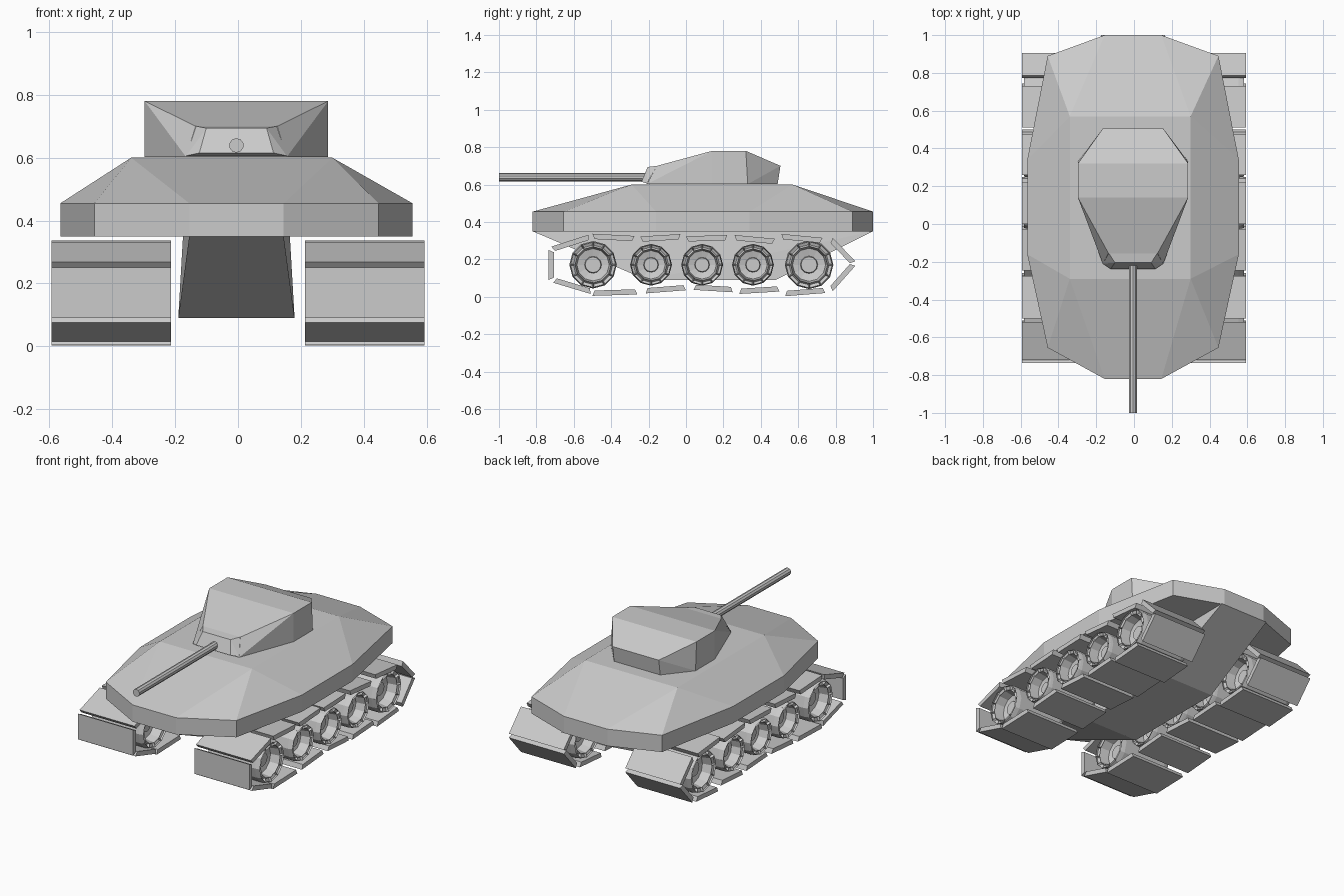
import bpy, bmesh, math
from mathutils import Vector

old = bpy.data.objects.get("Cube")
if old:
    bpy.data.objects.remove(old, do_unlink=True)

grey = bpy.data.materials.new("plain grey")
grey.use_nodes = True
grey.diffuse_color = (0.6, 0.6, 0.6, 1)
grey.node_tree.nodes["Principled BSDF"].inputs["Base Color"].default_value = (0.6, 0.6, 0.6, 1)

MID = -0.005      # centre line of body and turret
TRACK_X = 0.403   # centre line of each track
TRACK_HALF = 0.19


def finish(name, bm):
    bmesh.ops.recalc_face_normals(bm, faces=bm.faces)
    mesh = bpy.data.meshes.new(name)
    bm.to_mesh(mesh)
    bm.free()
    mesh.materials.append(grey)
    obj = bpy.data.objects.new(name, mesh)
    bpy.context.collection.objects.link(obj)
    return obj


def solid(name, points):
    """Convex faceted solid around the points."""
    bm = bmesh.new()
    for p in points:
        bm.verts.new(p)
    bmesh.ops.convex_hull(bm, input=bm.verts)
    loose = [v for v in bm.verts if not v.link_faces]
    bmesh.ops.delete(bm, geom=loose, context='VERTS')
    bmesh.ops.dissolve_limit(bm, angle_limit=0.01, verts=bm.verts, edges=bm.edges)
    return finish(name, bm)


def both(points, centre=MID):
    """Points on both sides of the centre line."""
    return [(centre + s * x, y, z) for x, y, z in points for s in (1, -1)]


# Upper body: belt with vertical sides, sloping to a smaller deck
outline = [(0.15, -0.82), (0.452, -0.655), (0.56, -0.16),
           (0.56, 0.34), (0.452, 0.89), (0.15, 1.0)]
deck = [(0.1, -0.29), (0.32, -0.29), (0.32, 0.57), (0.1, 0.57)]
solid("upper_body",
      both([(x, y, z) for z in (0.35, 0.455) for x, y in outline])
      + both([(x, y, 0.6) for x, y in deck], -0.02))

# Lower body between the tracks
solid("lower_body", both([
    (0.15, -0.82, 0.35), (0.155, -0.67, 0.29), (0.185, -0.21, 0.09),
    (0.185, 0.48, 0.09), (0.17, 1.0, 0.35)]))

# Turret with a sloping front and rear
base = [(0.16, -0.21), (0.292, 0.14), (0.292, 0.33), (0.16, 0.49)]
solid("turret", both([(x, y, 0.602) for x, y in base] + [
    (0.13, -0.155, 0.7), (0.292, 0.14, 0.78),
    (0.292, 0.32, 0.78), (0.16, 0.505, 0.7)]))

# Gun mount: tapered block on the turret front
solid("gun_mount", both([
    (0.128, -0.155, 0.7), (0.16, -0.21, 0.606),
    (0.096, -0.205, 0.694), (0.118, -0.238, 0.615)]))

# Gun barrel
bpy.ops.mesh.primitive_cylinder_add(vertices=10, radius=0.023, depth=0.8,
                                    location=(MID, -0.6, 0.639),
                                    rotation=(math.pi / 2, 0, 0))
barrel = bpy.context.object
barrel.name = "gun_barrel"
barrel.data.materials.append(grey)

# Road wheels: dished twelve-sided drums, pocketed around the rim
half_profile = [(0.15, 1.0), (0.18, 0.95), (0.17, 0.76), (0.11, 0.68),
                (0.1, 0.36), (0.12, 0.33), (0.12, 0)]


def wheel(name, side, y, radius):
    bm = bmesh.new()
    profile = [(-x, r) for x, r in reversed(half_profile)] + half_profile
    verts = [bm.verts.new((x, r * radius, 0)) for x, r in profile]
    edges = [bm.edges.new(pair) for pair in zip(verts, verts[1:])]
    bmesh.ops.spin(bm, geom=verts + edges, cent=(0, 0, 0), axis=(1, 0, 0),
                   angle=math.tau, steps=12)
    bmesh.ops.remove_doubles(bm, verts=bm.verts, dist=0.0005)
    bmesh.ops.recalc_face_normals(bm, faces=bm.faces)
    bm.normal_update()
    rim = [f for f in bm.faces if abs(f.normal.x) > 0.6
           and 0.76 < f.calc_center_median().yz.length / radius < 0.9]
    bmesh.ops.inset_individual(bm, faces=rim, thickness=0.004, depth=-0.014)
    obj = finish(name, bm)
    obj.location = (side * TRACK_X, y, 0.171)


# Track plates: start and end of each outer edge, from the front bottom round
runs = [(-0.5, 0.005, -0.26, 0.012), (-0.215, 0.018, 0, 0.035),
        (0.04, 0.037, 0.25, 0.024), (0.285, 0.015, 0.5, 0.028),
        (0.53, 0.003, 0.745, 0.02), (0.785, 0.03, 0.905, 0.165),
        (0.905, 0.19, 0.785, 0.315), (0.73, 0.315, 0.51, 0.336),
        (0.475, 0.31, 0.26, 0.33), (0.22, 0.33, 0, 0.323),
        (-0.03, 0.335, -0.245, 0.322), (-0.275, 0.325, -0.5, 0.337),
        (-0.52, 0.332, -0.72, 0.268), (-0.735, 0.25, -0.735, 0.09),
        (-0.71, 0.075, -0.51, 0.015)]


def track_plate(name, side, run):
    a, b = Vector((0, *run[:2])), Vector((0, *run[2:]))
    along = (b - a).normalized()
    inward = Vector((0, -along.z, along.y)) * 0.028
    trim = along * 0.012
    across = Vector((TRACK_HALF, 0, 0))
    mid = Vector((side * TRACK_X, 0, 0))
    section = [a, b, a + inward + trim, b + inward - trim]
    solid(name, [mid + p + s * across for p in section for s in (1, -1)])


wheels = [(-0.497, 0.127), (-0.187, 0.112), (0.086, 0.112),
          (0.358, 0.112), (0.658, 0.13)]
for label, side in (("left", 1), ("right", -1)):
    for i, (y, radius) in enumerate(wheels):
        wheel(f"{label}_wheel_{i + 1}", side, y, radius)
    for i, run in enumerate(runs):
        track_plate(f"{label}_track_plate_{i + 1}", side, run)
